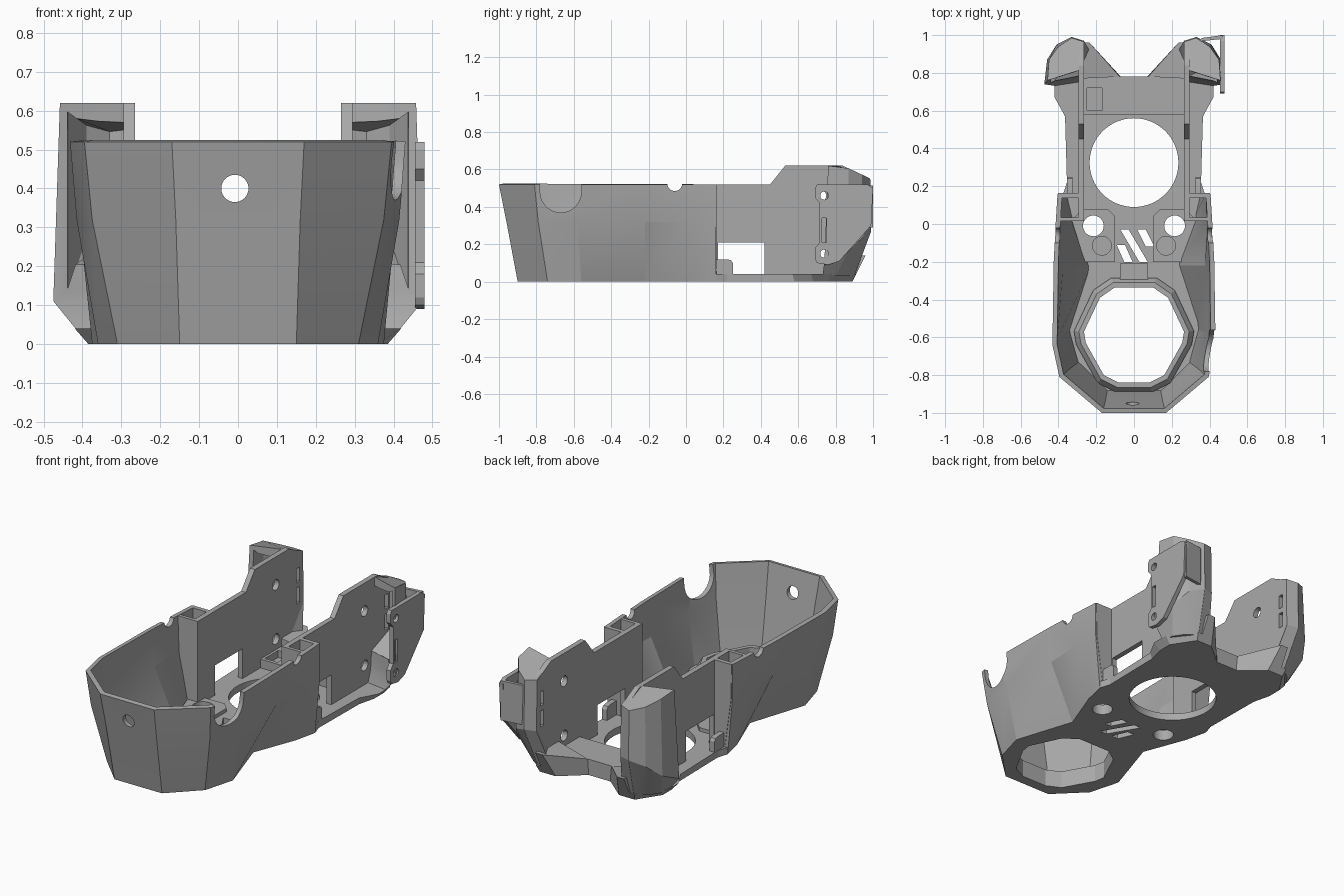
import bpy, bmesh, math
from mathutils import Vector

if "Cube" in bpy.data.objects:
    bpy.data.objects.remove(bpy.data.objects["Cube"])

grey = bpy.data.materials.new("matte grey")
grey.use_nodes = True
COLOUR = (0.40, 0.40, 0.40, 1)
grey.diffuse_color = COLOUR
grey.node_tree.nodes["Principled BSDF"].inputs["Base Color"].default_value = COLOUR


def make(name, rings, closed=True):
    """Skin a stack of equal rings; closed gives a capped solid."""
    bm = bmesh.new()
    rows = [[bm.verts.new(p) for p in ring] for ring in rings]
    n = len(rows[0])
    for a, b in zip(rows, rows[1:]):
        for i in range(n if closed else n - 1):
            j = (i + 1) % n
            bm.faces.new((a[i], a[j], b[j], b[i]))
    if closed:
        bm.faces.new(rows[0])
        bm.faces.new(rows[-1])
        bmesh.ops.recalc_face_normals(bm, faces=bm.faces)
    mesh = bpy.data.meshes.new(name)
    bm.to_mesh(mesh)
    bm.free()
    mesh.materials.append(grey)
    obj = bpy.data.objects.new(name, mesh)
    bpy.context.collection.objects.link(obj)
    return obj


def prism(name, pts, lo, hi, axis="z"):
    """Extrude a flat outline along an axis."""
    place = {"z": lambda a, b, h: (a, b, h),
             "x": lambda a, b, h: (h, a, b),
             "y": lambda a, b, h: (a, h, b)}[axis]
    return make(name, [[place(a, b, h) for a, b in pts] for h in (lo, hi)])


def box(name, x, y, z):
    return prism(name, [(x[0], y[0]), (x[1], y[0]), (x[1], y[1]), (x[0], y[1])], *z)


def disc(centre, r, lo, hi, axis="z", n=32):
    pts = [(centre[0] + r * math.cos(math.tau * i / n),
            centre[1] + r * math.sin(math.tau * i / n)) for i in range(n)]
    return prism("cutter", pts, lo, hi, axis)


def bake(obj):
    deps = bpy.context.evaluated_depsgraph_get()
    mesh = bpy.data.meshes.new_from_object(obj.evaluated_get(deps))
    obj.modifiers.clear()
    obj.data = mesh


def cut(obj, *cutters):
    for c in cutters:
        m = obj.modifiers.new("cut", "BOOLEAN")
        m.operation, m.solver, m.object = "DIFFERENCE", "EXACT", c
        c.hide_render = True
        bake(obj)
        bpy.data.objects.remove(c)


def flip(pts, s):
    return [(s * p[0], *p[1:]) for p in pts]


def both(half):
    """Full outline from its +x half."""
    return flip(half[::-1], -1) + half


# Faceted front shell
bottom = [(.15, -.9), (.31, -.74), (.36, -.56), (.25, -.22), (.345, .03), (.375, .16)]
middle = [(.16, -.96), (.375, -.79), (.415, -.58), (.40, -.22), (.408, .0), (.405, .16)]
top = [(.17, -1), (.395, -.81), (.432, -.64), (.425, -.2), (.415, .0), (.405, .16)]
shell = make("front_shell", [[(x, y, z) for x, y in both(ring)] for ring, z in
                             ((bottom, 0), (middle, .32), (top, .52))], closed=False)
front = min(shell.data.polygons, key=lambda f: f.center.y)
if front.normal.y > 0:
    shell.data.flip_normals()
wall = shell.modifiers.new("wall", "SOLIDIFY")
wall.thickness, wall.offset, wall.use_even_offset = .025, -1, True
bake(shell)
cut(shell,
    disc((-.008, .40), .035, -1.1, -.8, "y"),
    disc((-.06, .525), .04, -.6, .6, "x"),
    disc((-.67, .48), .11, .3, .6, "x"),
    box("cutter", (.3, .6), (-.78, -.56), (.48, .7)))

# Floor with its flared rear corners
tail = [(.355, .22), (.36, .58), (.385, .68), (.385, .76), (.3, .89), (.2, .89), (.07, .78)]
tail_top = [(.355, .22), (.365, .57), (.42, .67), (.42, .77), (.31, .91), (.21, .91), (.07, .78)]
floor = make("floor", [[(x, y, z) for x, y in both(bottom + t)]
                       for t, z in ((tail, 0), (tail_top, .04))])

# Rounded front opening with a raised rim
mouth = both([(.08, -.84), (.16, -.80), (.255, -.63), (.265, -.57), (.18, -.39), (.10, -.335)])


def grown(k):
    return [(x * k, -.585 + (y + .585) * k) for x, y in mouth]


rim = make("opening_rim", [[(x, y, z) for x, y in grown(k)] for k, z in ((1.2, 0), (1.2, .06), (1.1, .10))])
cut(rim, prism("cutter", mouth, -.1, .3))
cut(floor, prism("cutter", mouth, -.1, .3), disc((0, .325), .235, -.1, .3, n=64))

# Slanted vents
for x0, y0, x1, y1 in ((-.07, -.11, -.03, -.2), (-.05, -.03, .05, -.2), (.04, -.03, .085, -.12)):
    cut(floor, prism("cutter", [(x0 - .022, y0), (x0 + .022, y0), (x1 + .022, y1), (x1 - .022, y1)], -.1, .2))

# Rear cross step and small front bridge
step = box("rear_step", (-.28, .28), (.58, .78), (.03, .09))
cut(step, box("cutter", (-.25, -.17), (.60, .72), (.05, .2)))
box("front_bridge", (-.075, .075), (-.30, -.21), (.03, .075))

for s, side in ((1, "left"), (-1, "right")):
    # Floor pads with through holes
    pad = prism(side + "_floor_pad", flip([(.10, -.2), (.26, -.2), (.33, .02), (.27, .08),
                                           (.14, .08), (.10, .04)], s), .03, .06)
    cut(pad, disc((s * .215, -.01), .055, -.1, .3),
        disc((s * .17, -.115), .05, .05, .3))
    cut(floor, disc((s * .215, -.01), .055, -.1, .3))

    # Tall side wall
    lo, hi = sorted((s * .265, s * .295))
    side_wall = prism(side + "_side_wall",
                      [(.03, .01), (.03, .52), (.45, .52), (.53, .62), (.84, .62),
                       (.965, .555), (.965, .27), (.88, .01)], lo, hi, "x")
    slots = [box("cutter", sorted((s * .2, s * .35)), (.905, .935), z) for z in ((.28, .37), (.40, .48))]
    cut(side_wall,
        box("cutter", sorted((s * .2, s * .35)), (.17, .42), (.04, .21)),
        disc((.72, .46), .03, -.6, .6, "x"), disc((.72, .15), .03, -.6, .6, "x"), *slots)

    # Hollow post between the shell and the side wall
    post = [(.265, .01), (.355, .01), (.398, .32), (.402, .52), (.265, .52)]
    prism(side + "_post_back", flip(post, s), .138, .163, "y")
    prism(side + "_post_front", flip([(x - (.03 if x > .3 else 0), z) for x, z in post[:2]]
                                     + post[2:], s), .015, .035, "y")

    # Rounded tab beside the wall window
    lo, hi = sorted((s * .325, s * .355))
    prism(side + "_tab", [(.16, .02), (.25, .02), (.25, .1), (.24, .115), (.22, .12), (.16, .12)],
          lo, hi, "x")

    # Rear tower, hollowed from the front
    low = [(.28, .75), (.22, .89), (.30, .90), (.36, .86), (.40, .80), (.41, .73)]
    wide = [(.27, .78), (.265, .97), (.33, .99), (.41, .95), (.46, .87), (.475, .74)]
    wide_z = [.11, .27, .27, .24, .17, .11]
    peak = [(.27, .82), (.265, .965), (.33, .985), (.40, .94), (.45, .87), (.458, .76)]
    rings = [[(x, y, .03) for x, y in low],
             [(x, y, z) for (x, y), z in zip(wide, wide_z)],
             [(x, y, min(.62, .62 - .47 * (y - .84))) for x, y in peak]]
    tower = make(side + "_rear_tower", [flip(r, s) for r in rings])
    pocket = [(.29, .6), (.29, .945), (.33, .955), (.39, .92), (.435, .85), (.445, .6)]
    hollow = make("cutter", [flip([(x, y, .14 if y < .9 else .27) for x, y in pocket], s),
                             flip([(x, y, min(.60, .60 - .47 * (y - .84))) for x, y in pocket], s)])
    cut(tower, hollow, *[box("cutter", sorted((s * .2, s * .32)), (.905, .935), z)
                         for z in ((.28, .37), (.40, .48))])

    # Angled rear gusset
    make(side + "_rear_gusset", [flip(r, s) for r in (
        [(.07, .78, .0), (.2, .89, .0), (.28, .89, .0), (.28, .77, .0)],
        [(.075, .78, .09), (.235, .96, .14), (.28, .96, .14), (.28, .77, .14)])])

# Mounting bracket on the left tower
bracket = prism("mounting_bracket",
                [(.70, .10), (.76, .09), (.82, .11), (.99, .30), (1, .50), (.97, .52), (.70, .52),
                 (.69, .50), (.69, .45), (.715, .42), (.715, .21), (.69, .18), (.69, .12)],
                .455, .48, "x")
cut(bracket, disc((.74, .46), .022, .3, .6, "x"), disc((.74, .15), .022, .3, .6, "x"),
    box("cutter", (.3, .6), (.728, .752), (.21, .34)))
prism("bracket_web", [(.33, .965), (.47, .98), (.47, 1), (.36, .985)], .29, .515)

# Shade smoothly, keeping the facets crisp
for obj in bpy.context.collection.objects:
    if obj.type == "MESH":
        bpy.ops.object.select_all(action="DESELECT")
        obj.select_set(True)
        bpy.context.view_layer.objects.active = obj
        bpy.ops.object.shade_smooth_by_angle(angle=math.radians(18))
